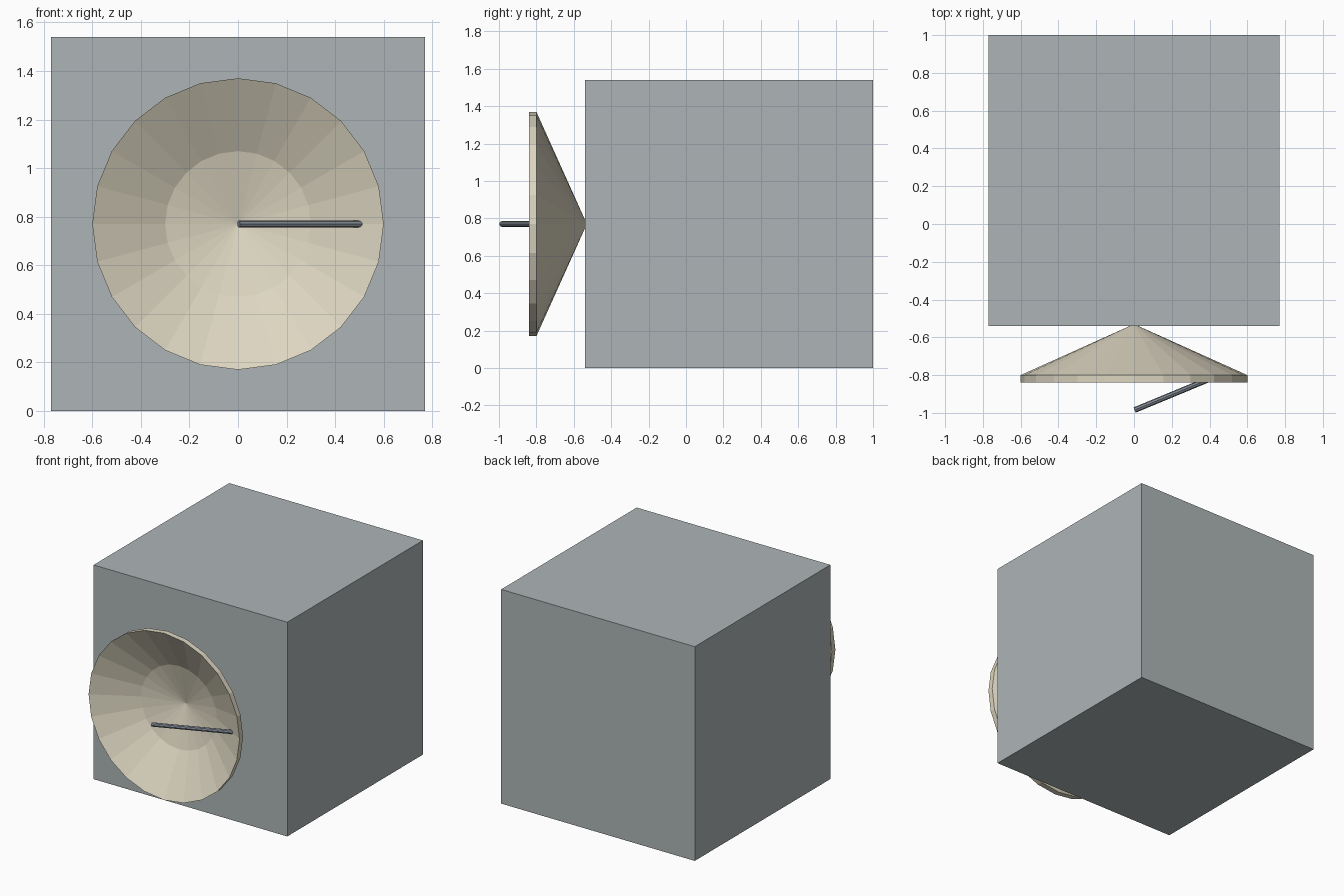
import bpy, bmesh, math
from mathutils import Vector

if "Cube" in bpy.data.objects:
    bpy.data.objects.remove(bpy.data.objects["Cube"], do_unlink=True)


def material(name, rgb):
    m = bpy.data.materials.new(name)
    m.use_nodes = True
    m.diffuse_color = (*rgb, 1)
    m.node_tree.nodes["Principled BSDF"].inputs["Base Color"].default_value = (*rgb, 1)
    return m


def finish(name, bm, mat):
    bmesh.ops.recalc_face_normals(bm, faces=bm.faces)
    mesh = bpy.data.meshes.new(name)
    bm.to_mesh(mesh)
    bm.free()
    mesh.materials.append(mat)
    ob = bpy.data.objects.new(name, mesh)
    bpy.context.collection.objects.link(ob)
    return ob


grey = material("pale grey", (0.42, 0.46, 0.47))
cream = material("cream", (0.72, 0.67, 0.53))
steel = material("steel blue grey", (0.22, 0.25, 0.29))
MID = 0.77

# Cube body
bm = bmesh.new()
bmesh.ops.create_cube(bm, size=2 * MID)
bmesh.ops.translate(bm, verts=bm.verts, vec=(0, 0.23, MID))
finish("body", bm, grey)

# Dish: closed profile (radius, y) spun into a faceted bowl
SIDES = 24
profile = [(0, -0.53), (0.6, -0.8), (0.6, -0.84), (0.3, -0.67), (0, -0.59)]
bm = bmesh.new()
rings = []
for r, y in profile:
    count = SIDES if r else 1
    angles = [2 * math.pi * i / SIDES for i in range(count)]
    rings.append([bm.verts.new((r * math.cos(a), y, MID + r * math.sin(a))) for a in angles])
for a, b in zip(rings, rings[1:]):
    for i in range(SIDES):
        j = (i + 1) % SIDES
        quad = [a[i % len(a)], a[j % len(a)], b[j % len(b)], b[i % len(b)]]
        bm.faces.new(list(dict.fromkeys(quad)))
finish("dish", bm, cream)

# Feed rod from the bowl's left side to its axis
start, end = Vector((0.003, -0.985, MID)), Vector((0.51, -0.775, MID))
axis = end - start
bm = bmesh.new()
bmesh.ops.create_cone(bm, cap_ends=True, segments=8, radius1=0.015, radius2=0.015, depth=axis.length)
bmesh.ops.transform(bm, matrix=axis.to_track_quat("Z", "Y").to_matrix().to_4x4(), verts=bm.verts)
bmesh.ops.translate(bm, verts=bm.verts, vec=(start + end) / 2)
finish("feed_rod", bm, steel)
